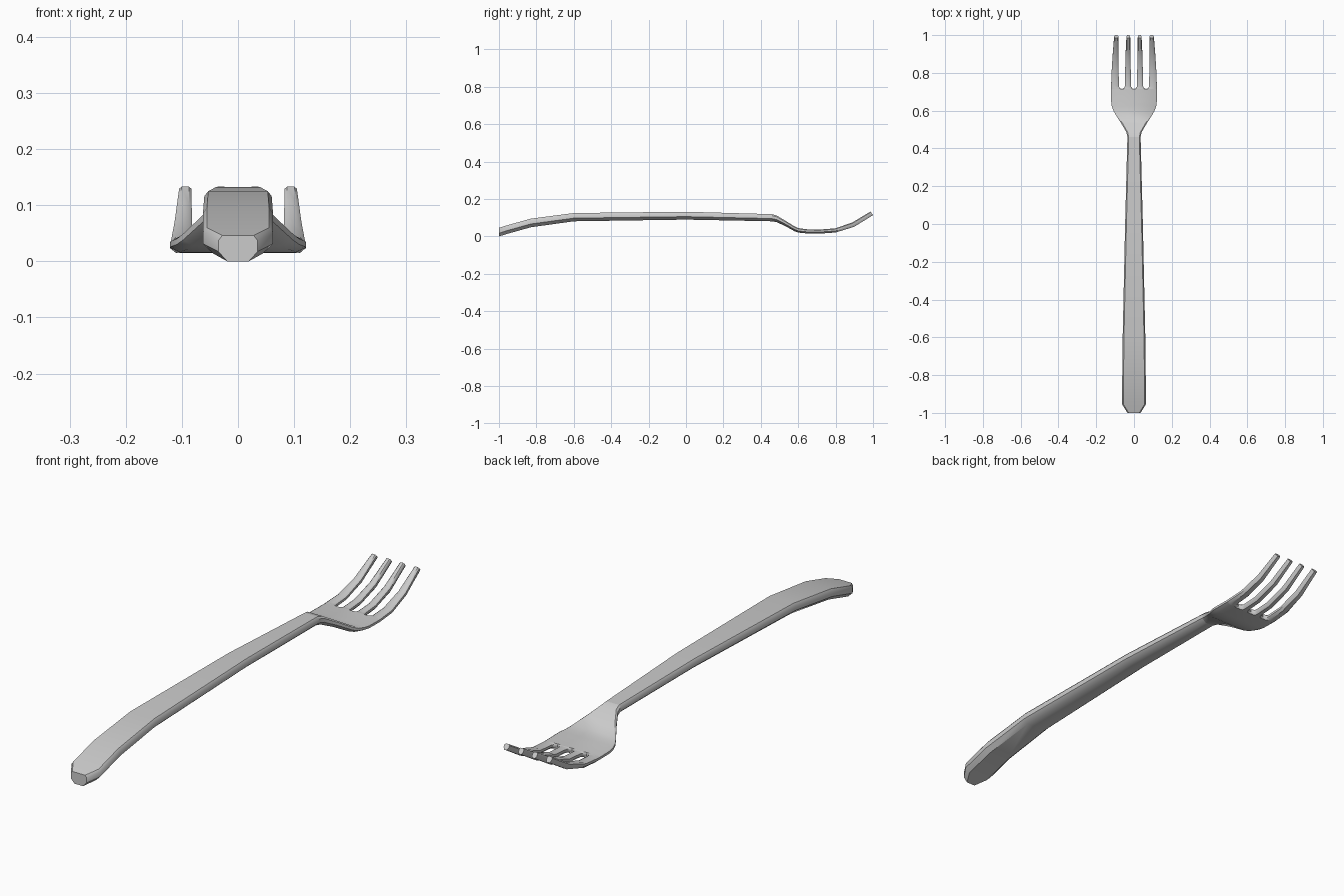
import bpy, bmesh

if "Cube" in bpy.data.objects:
    bpy.data.objects.remove(bpy.data.objects["Cube"])


def interp(table, y):
    for a, b in zip(table, table[1:]):
        if y <= b[0]:
            f = (y - a[0]) / (b[0] - a[0])
            return [p + (q - p) * f for p, q in zip(a, b)]
    return list(table[-1])


def ring(y, x, w, zb, zt, lean=0.0):
    """Eight-sided section: crisp chamfer on top, softer underside."""
    t = zt - zb
    c, cb = min(0.007, w * 0.4), min(0.018, w * 0.45)
    half = [(w - cb, 0), (w, 0.38), (w, 0.8), (w - c, 1)]
    pts = half + [(-px, h) for px, h in reversed(half)]
    return [(x + px, y - lean * h, zb + t * h) for px, h in pts]


def loft(name, rings):
    bm = bmesh.new()
    rows = [[bm.verts.new(p) for p in r] for r in rings]
    n = len(rows[0])
    for a, b in zip(rows, rows[1:]):
        for i in range(n):
            j = (i + 1) % n
            bm.faces.new((a[i], a[j], b[j], b[i]))
    bm.faces.new(rows[0])
    bm.faces.new(rows[-1])
    bmesh.ops.recalc_face_normals(bm, faces=bm.faces)
    me = bpy.data.meshes.new(name)
    bm.to_mesh(me)
    bm.free()
    ob = bpy.data.objects.new(name, me)
    bpy.context.collection.objects.link(ob)
    bpy.ops.object.select_all(action='DESELECT')
    ob.select_set(True)
    bpy.context.view_layer.objects.active = ob
    bpy.ops.object.shade_smooth_by_angle(angle=0.75)
    return ob


# Handle: y, half width, underside z, top z
handle = [(-1.0, 0.035, 0.0, 0.046), (-0.955, 0.0625, 0.014, 0.060),
          (-0.83, 0.0625, 0.049, 0.095), (-0.6, 0.060, 0.081, 0.125),
          (0.0, 0.047, 0.090, 0.132), (0.46, 0.035, 0.081, 0.119)]
loft("handle", [ring(y, 0, w, zb, zt) for y, w, zb, zt in handle])

# Head: neck dipping down and flaring out to the shoulders
head = [(0.46, 0.035, 0.081, 0.119), (0.485, 0.040, 0.076, 0.112),
        (0.53, 0.066, 0.056, 0.085), (0.58, 0.098, 0.028, 0.054),
        (0.60, 0.109, 0.021, 0.045), (0.625, 0.118, 0.018, 0.041),
        (0.65, 0.121, 0.016, 0.038), (0.715, 0.121, 0.015, 0.037)]
loft("head", [ring(y, 0, w, zb, zt) for y, w, zb, zt in head])

# Tines: y, underside z, top z, backward lean of the section
curve = [(0.715, 0.015, 0.037, 0.0), (0.80, 0.021, 0.043, 0.003),
         (0.90, 0.052, 0.075, 0.010), (1.0, 0.114, 0.133, 0.014)]
# y, outer tine edges, inner tine edges (slots start rounded)
edges = [(0.715, 0.121, 0.064, 0.064, 0.0), (0.718, 0.121, 0.073, 0.055, 0.009),
         (0.724, 0.121, 0.078, 0.050, 0.014), (0.732, 0.121, 0.080, 0.048, 0.016),
         (0.80, 0.119, 0.081, 0.047, 0.017), (0.90, 0.113, 0.082, 0.045, 0.018),
         (1.0, 0.105, 0.083, 0.040, 0.020)]
ys = [0.715, 0.718, 0.724, 0.732, 0.80, 0.85, 0.90, 0.95, 1.0]
for side, label in ((-1, "left"), (1, "right")):
    for kind, k in (("outer", 1), ("inner", 3)):
        rings = []
        for y in ys:
            e, (_, zb, zt, lean) = interp(edges, y), interp(curve, y)
            a, b = e[k], e[k + 1]
            rings.append(ring(y, side * (a + b) / 2, (a - b) / 2, zb, zt, lean))
        loft(f"{label}_{kind}_tine", rings)
